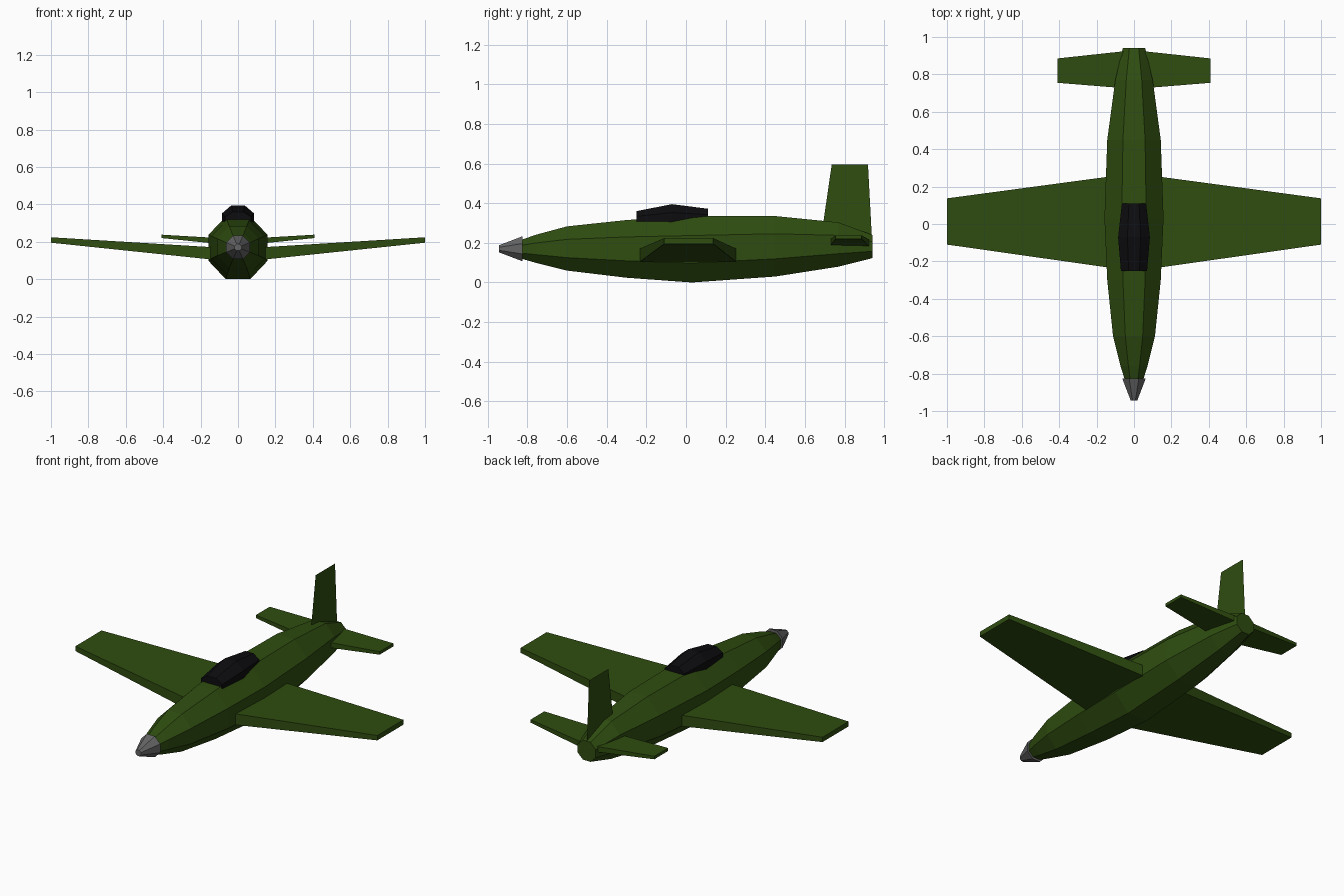
import bpy, math

if "Cube" in bpy.data.objects:
    bpy.data.objects.remove(bpy.data.objects["Cube"])


def material(name, rgb):
    m = bpy.data.materials.new(name)
    m.diffuse_color = (*rgb, 1)
    m.use_nodes = True
    m.node_tree.nodes["Principled BSDF"].inputs["Base Color"].default_value = m.diffuse_color
    return m


GREEN = material("olive green", (0.028, 0.074, 0.005))
BLACK = material("canopy black", (0.004, 0.004, 0.005))
GREY = material("spinner grey", (0.13, 0.13, 0.13))


def make(name, verts, faces, mat):
    me = bpy.data.meshes.new(name)
    me.from_pydata(verts, [], faces)
    me.materials.append(mat)
    ob = bpy.data.objects.new(name, me)
    bpy.context.collection.objects.link(ob)
    return ob


def loft(name, rings, mat):
    """Skin a list of equal-length rings and cap both ends."""
    n = len(rings[0])
    faces = [tuple(range(n))[::-1], tuple((len(rings) - 1) * n + i for i in range(n))]
    for r in range(len(rings) - 1):
        for i in range(n):
            j = (i + 1) % n
            faces.append((r * n + i, r * n + j, (r + 1) * n + j, (r + 1) * n + i))
    return make(name, [v for ring in rings for v in ring], faces, mat)


def octagon(y, half_width, bottom, top):
    """Flat-topped octagon across the body at station y."""
    k = 1 / math.cos(math.pi / 8)
    cz, h = (bottom + top) / 2, (top - bottom) / 2
    angles = [-math.pi / 4 * (i + 0.5) for i in range(8)]
    return [(half_width * k * math.cos(a), y, cz + h * k * math.sin(a)) for a in angles]


def box_section(x, y0, y1, z0, z1):
    return [(x, y0, z0), (x, y1, z0), (x, y1, z1), (x, y0, z1)]


# Fuselage: y, half width, bottom z, top z
stations = [(-0.83, 0.05, 0.12, 0.215), (-0.76, 0.072, 0.10, 0.24), (-0.6, 0.112, 0.06, 0.283),
            (-0.3, 0.143, 0.024, 0.315), (0.03, 0.158, 0.0, 0.335), (0.45, 0.143, 0.03, 0.335),
            (0.77, 0.10, 0.08, 0.303), (0.94, 0.06, 0.123, 0.24)]
loft("fuselage", [octagon(*s) for s in stations], GREEN)

# Nose spinner
loft("spinner", [octagon(-0.943, 0.018, 0.152, 0.188), octagon(-0.825, 0.063, 0.107, 0.233)], GREY)

# Canopy, lower half sunk in the fuselage
loft("canopy", [octagon(-0.25, 0.07, 0.27, 0.36), octagon(-0.07, 0.085, 0.25, 0.395),
                octagon(0.11, 0.065, 0.27, 0.372)], BLACK)

# Wings and tailplanes, one per side
for side, s in (("left", 1), ("right", -1)):
    loft(side + "_wing", [box_section(s * 0.12, -0.235, 0.255, 0.103, 0.17),
                          box_section(s * 1.0, -0.11, 0.137, 0.195, 0.224)][::s], GREEN)
    loft(side + "_tailplane", [box_section(s * 0.04, 0.725, 0.925, 0.182, 0.216),
                               box_section(s * 0.41, 0.755, 0.885, 0.22, 0.238)][::s], GREEN)

# Tail fin, a flat sheet
make("tail_fin", [(0, 0.685, 0.25), (0, 0.938, 0.22), (0, 0.918, 0.594), (0, 0.735, 0.594)],
     [(0, 1, 2, 3)], GREEN)
